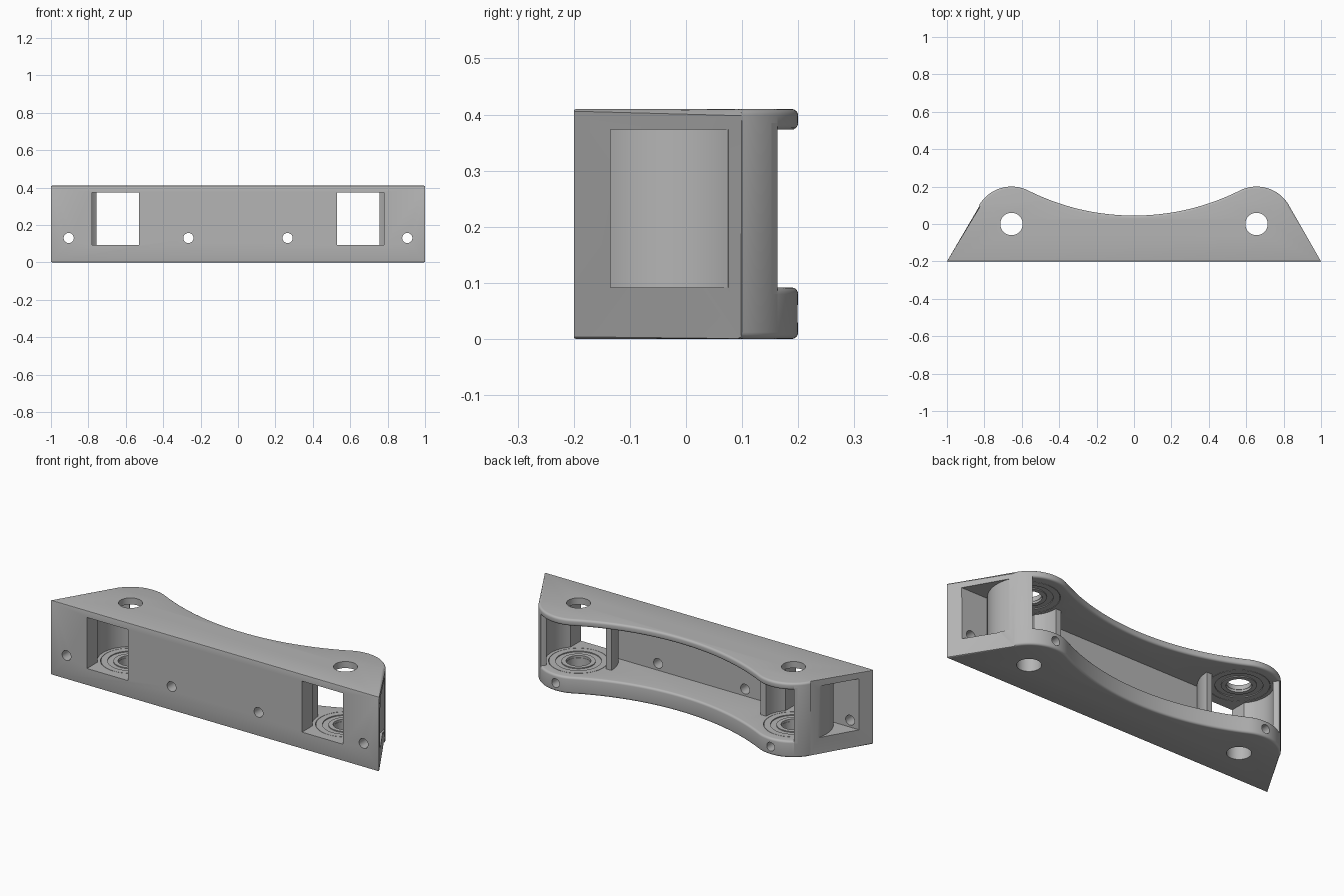
import bpy, bmesh
from math import sin, cos, asin, acos, pi, radians, degrees, hypot
from mathutils import Matrix, Vector

cube = bpy.data.objects.get("Cube")
if cube:
    bpy.data.objects.remove(cube)

H, FLOOR, CEIL = 0.41, 0.092, 0.373      # overall height, gap between the plates
FRONT, WALL = -0.2, -0.135               # front face and back of the front wall
CX, R_OUT, R_IN = 0.655, 0.2, 0.167      # bearing centre, chamber wall radii
DIP = 0.045                              # depth of the concave back at x = 0
R_BACK = (CX**2 + DIP**2 - R_OUT**2) / (2 * (R_OUT - DIP))
OPEN = 53                                # angle where the outer chamber wall ends

grey = bpy.data.materials.new("satin_grey")
grey.use_nodes = True
grey.diffuse_color = (0.46, 0.46, 0.46, 1)
grey.node_tree.nodes["Principled BSDF"].inputs["Base Color"].default_value = grey.diffuse_color


def arc(r, a0, a1, n):
    """Points on a circle about the bearing centre, angles in degrees."""
    angles = [radians(a0 + (a1 - a0) * i / n) for i in range(n + 1)]
    return [(CX + r * cos(a), r * sin(a)) for a in angles]


def prism(bm, points, z0, z1):
    face = bm.faces.new([bm.verts.new((x, y, z0)) for x, y in points])
    out = bmesh.ops.extrude_face_region(bm, geom=[face])["geom"]
    verts = [v for v in out if isinstance(v, bmesh.types.BMVert)]
    bmesh.ops.translate(bm, verts=verts, vec=(0, 0, z1 - z0))
    bmesh.ops.recalc_face_normals(bm, faces=bm.faces)


def cylinder(bm, r, centre, length, along_y=False):
    turn = Matrix.Rotation(pi / 2 if along_y else 0, 4, "X")
    bmesh.ops.create_cone(bm, cap_ends=True, segments=48, radius1=r, radius2=r,
                          depth=length, matrix=Matrix.Translation(centre) @ turn)


def make(name, bm):
    mesh = bpy.data.meshes.new(name)
    bm.to_mesh(mesh)
    bm.free()
    mesh.materials.append(grey)
    obj = bpy.data.objects.new(name, mesh)
    bpy.context.collection.objects.link(obj)
    return obj


def activate(obj):
    bpy.ops.object.select_all(action="DESELECT")
    obj.select_set(True)
    bpy.context.view_layer.objects.active = obj


def cut(body, name, bm):
    """Subtract a shape from the body, then discard the cutter."""
    cutter = make(name, bm)
    cutter.hide_render = True
    activate(body)
    mod = body.modifiers.new(name, "BOOLEAN")
    mod.operation, mod.solver, mod.object = "DIFFERENCE", "EXACT", cutter
    bpy.ops.object.modifier_apply(modifier=mod.name)
    bpy.data.objects.remove(cutter)


def smooth(obj):
    activate(obj)
    bpy.ops.object.shade_smooth_by_angle(angle=radians(30))


# Bracket outline: straight front, slanted ends, round lobes, concave back
tangent = asin(CX / (R_BACK + R_OUT))
half = [(1, FRONT)] + arc(R_OUT, 29.8, 90 + degrees(tangent), 28)
for i in range(1, 21):
    a = tangent * (1 - i / 20)
    half.append((R_BACK * sin(a), DIP + R_BACK * (1 - cos(a))))
outline = half + [(-x, y) for x, y in reversed(half[:-1])]

bm = bmesh.new()
prism(bm, outline, 0, H)
# Large rounding along the back, fine rounding along front and ends
rim = [e for e in bm.edges if abs(e.verts[0].co.z - e.verts[1].co.z) < 0.001]
back = [e for e in rim if min(v.co.y for v in e.verts) > 0]
bmesh.ops.bevel(bm, geom=back, offset=0.012, segments=4, profile=0.5,
                affect="EDGES", clamp_overlap=False)
crisp = [e for e in bm.edges if e.calc_face_angle(0) > 1.2
         and abs(e.verts[0].co.z - e.verts[1].co.z) < 0.001]
bmesh.ops.bevel(bm, geom=crisp, offset=0.004, segments=2, profile=0.5,
                affect="EDGES", clamp_overlap=False)
body = make("bracket_body", bm)

# Open cavity between the plates, with both bearing chambers and front windows
fin = degrees(asin(-WALL / R_OUT))
side = degrees(acos(0.125 / R_IN))
half = [(0, WALL)] + arc(R_OUT, 180 + fin, 180, 12) + arc(R_IN, 180, 180 + side, 12)
half += [(CX - 0.125, -0.3), (CX + 0.125, -0.3)]
half += arc(R_IN, 360 - side, 360 + OPEN, 28) + arc(0.3, OPEN, OPEN, 1)[:1]
half += [(CX + 0.18, 0.4), (0, 0.4)]
bm = bmesh.new()
prism(bm, half + [(-x, y) for x, y in reversed(half[1:-1])], FLOOR, CEIL)
cut(body, "cavity_cutter", bm)

# Pockets in the slanted ends, outside the curved chamber walls
bm = bmesh.new()
pocket = [(1.2, WALL)] + arc(R_OUT, -fin, 22, 20) + arc(0.5, 22, 22, 1)[:1]
for s in (1, -1):
    prism(bm, [(s * x, y) for x, y in pocket], FLOOR, CEIL)
cut(body, "end_pocket_cutter", bm)

# Round the plate edges along the back opening
bm = bmesh.new()
bm.from_mesh(body.data)


def on_lip(v):
    x, y, z = abs(v.co.x), v.co.y, v.co.z
    return (min(abs(z - FLOOR), abs(z - CEIL)) < 0.001 and y > 0.04
            and x < CX + 0.123 and hypot(x - CX, y) > 0.195)


lip = [e for e in bm.edges if all(on_lip(v) for v in e.verts)
       and e.calc_face_angle(0) > 0.8]
bmesh.ops.bevel(bm, geom=lip, offset=0.012, segments=4, profile=0.5,
                affect="EDGES", clamp_overlap=False)
bm.to_mesh(body.data)
bm.free()

# Bearing seats, shaft holes, mounting holes and set screw holes
seats, shafts, screws = bmesh.new(), bmesh.new(), bmesh.new()
for s in (1, -1):
    cylinder(seats, 0.15, (s * CX, 0, (FLOOR + CEIL) / 2), CEIL - FLOOR + 0.024)
    cylinder(shafts, 0.06, (s * CX, 0, H / 2), 1)
    for x in (0.265, 0.905):
        cylinder(screws, 0.027, (s * x, -0.2, 0.13), 0.2, True)
    cylinder(screws, 0.024, (s * CX, 0.14, 0.045), 0.2, True)
cut(body, "seat_cutter", seats)
cut(body, "shaft_cutter", shafts)
cut(body, "screw_cutter", screws)
smooth(body)

# Ring bearings set into both plates, with a recessed shield between the races
for s, side_name in ((1, "left"), (-1, "right")):
    for z, d, level in ((FLOOR, 1, "lower"), (CEIL, -1, "upper")):
        profile = [(0.062, -0.014), (0.062, 0), (0.085, 0), (0.085, -0.005),
                   (0.115, -0.005), (0.115, 0), (0.148, 0), (0.148, -0.014)]
        bm = bmesh.new()
        ring = [bm.verts.new((s * CX + r, 0, z + d * h)) for r, h in profile]
        edges = [bm.edges.new((a, b)) for a, b in zip(ring, ring[1:] + ring[:1])]
        bmesh.ops.spin(bm, geom=ring + edges, cent=(s * CX, 0, 0), axis=(0, 0, 1),
                       angle=2 * pi, steps=48, use_merge=True)
        bmesh.ops.remove_doubles(bm, verts=bm.verts, dist=0.0001)
        bmesh.ops.recalc_face_normals(bm, faces=bm.faces)
        smooth(make(f"{side_name}_{level}_bearing", bm))
